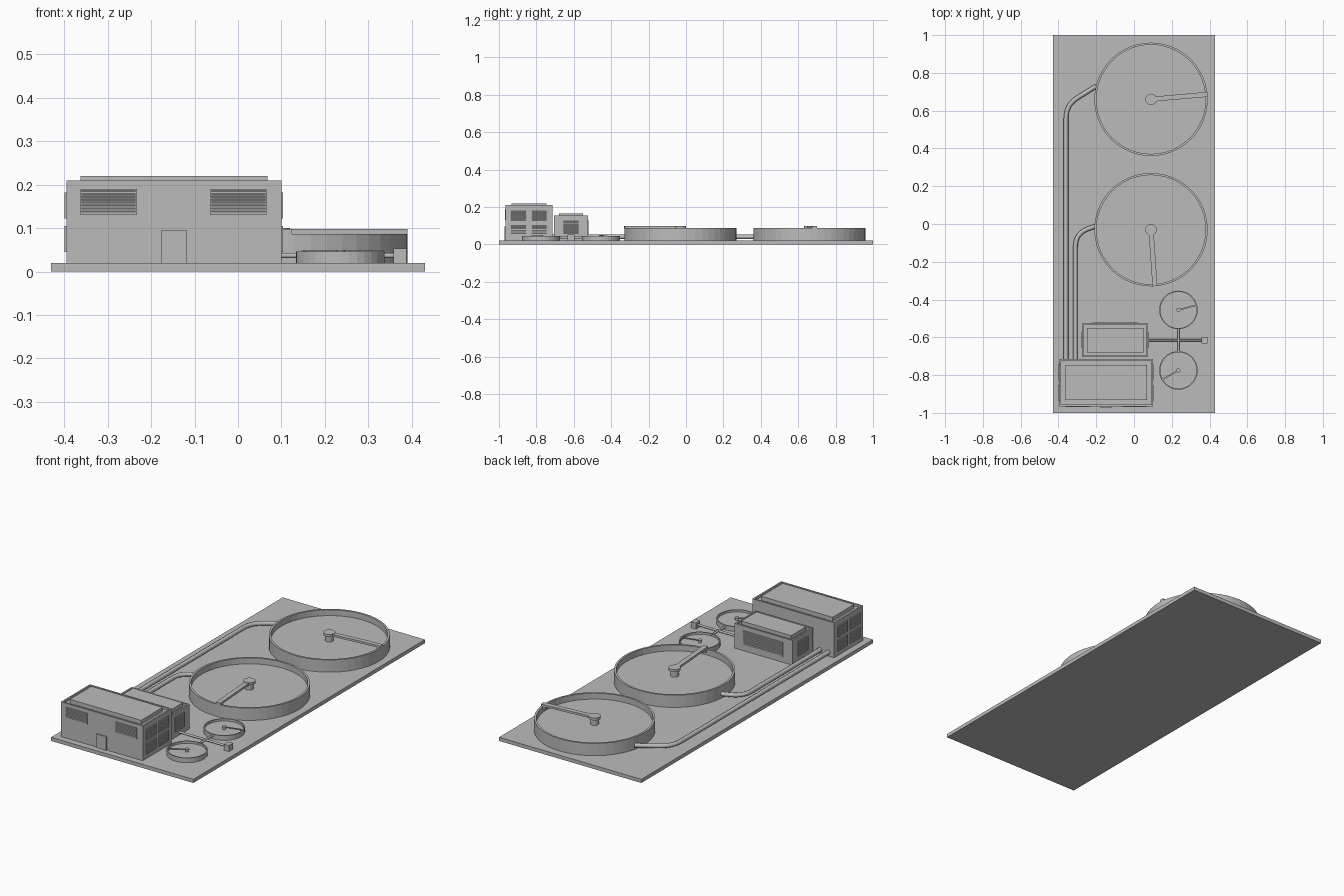
import bpy, bmesh, math
from mathutils import Matrix, Vector

if "Cube" in bpy.data.objects:
    bpy.data.objects.remove(bpy.data.objects["Cube"], do_unlink=True)

grey = bpy.data.materials.new("concrete_grey")
grey.use_nodes = True
grey.diffuse_color = (0.5, 0.5, 0.5, 1)
grey.node_tree.nodes["Principled BSDF"].inputs["Base Color"].default_value = (0.5, 0.5, 0.5, 1)
GROUND = 0.02


def finish(name, bm):
    bmesh.ops.recalc_face_normals(bm, faces=bm.faces)
    mesh = bpy.data.meshes.new(name)
    bm.to_mesh(mesh)
    bm.free()
    mesh.materials.append(grey)
    ob = bpy.data.objects.new(name, mesh)
    bpy.context.collection.objects.link(ob)
    return ob


def add_box(bm, lo, hi):
    lo, hi = Vector(lo), Vector(hi)
    mat = Matrix.Translation((lo + hi) / 2) @ Matrix.Diagonal((*(hi - lo), 1))
    return bmesh.ops.create_cube(bm, size=1, matrix=mat)["verts"]


def box(name, lo, hi):
    bm = bmesh.new()
    add_box(bm, lo, hi)
    return finish(name, bm)


def lathe(name, profile, x, y, sides):
    """Revolve (radius, z) points about a vertical axis; the open ends are capped."""
    bm = bmesh.new()
    rings = [[bm.verts.new((x + r * math.cos(a), y + r * math.sin(a), z))
              for a in (math.tau * i / sides for i in range(sides))] for r, z in profile]
    for a, b in zip(rings, rings[1:]):
        for i in range(sides):
            j = (i + 1) % sides
            bm.faces.new((a[i], a[j], b[j], b[i]))
    bm.faces.new(rings[0])
    bm.faces.new(rings[-1])
    return finish(name, bm)


def pipe(name, points, radius):
    curve = bpy.data.curves.new(name, "CURVE")
    curve.dimensions = "3D"
    curve.bevel_depth = radius
    curve.bevel_resolution = 2
    curve.use_fill_caps = True
    spline = curve.splines.new("POLY")
    spline.points.add(len(points) - 1)
    for p, co in zip(spline.points, points):
        p.co = (*co, 1)
    curve.materials.append(grey)
    ob = bpy.data.objects.new(name, curve)
    bpy.context.collection.objects.link(ob)


def rounded(points, z, reach=0.07, steps=6):
    """Round the inner corners of a flat path."""
    pts = [Vector((*p, z)) for p in points]
    out = [pts[0]]
    for a, b, c in zip(pts, pts[1:], pts[2:]):
        s = b + (a - b).normalized() * reach
        e = b + (c - b).normalized() * reach
        for i in range(steps + 1):
            t = i / steps
            out.append(s * (1 - t) ** 2 + b * 2 * t * (1 - t) + e * t * t)
    return out + [pts[-1]]


def tank(name, x, y, radius, top, wall, floor, sides, arm_angle, arm_w, arm_top, hub):
    """Open round tank with a centre column and a scraper arm."""
    lathe(name + "_tank", [(radius, GROUND), (radius, top), (radius - wall, top),
                           (radius - wall, floor)], x, y, sides)
    arm_low = arm_top - hub * 0.45
    lathe(name + "_column", [(hub * 0.7, floor), (hub * 0.7, arm_low), (hub, arm_low),
                             (hub, arm_top)], x, y, 16)
    bm = bmesh.new()
    add_box(bm, (0, -arm_w / 2, arm_low), (radius, arm_w / 2, arm_top - 0.002))
    add_box(bm, (radius - wall * 2.2, -arm_w / 2, top - wall * 1.5),
            (radius - wall, arm_w / 2, arm_low))
    bm.transform(Matrix.Translation((x, y, 0)) @ Matrix.Rotation(math.radians(arm_angle), 4, "Z"))
    finish(name + "_scraper_arm", bm)


def vent(name, centre, facing, width, height):
    """Framed louvre panel; facing is degrees about z, 0 looks to the front."""
    bm = bmesh.new()
    w, h, edge, depth = width / 2, height / 2, 0.003, 0.004
    for s in (-1, 1):
        add_box(bm, (s * w - edge * (s > 0), -depth, -h), (s * w + edge * (s < 0), 0, h))
        add_box(bm, (-w, -depth, s * h - edge * (s > 0)), (w, 0, s * h + edge * (s < 0)))
    count = 8
    step = (height - 2 * edge) / count
    for i in range(count):
        z = -h + edge + i * step
        slat = add_box(bm, (-w + edge, -depth, z), (w - edge, 0, z + step * 0.6))
        for v in slat:
            if v.co.y > -depth / 2:
                v.co.z += step * 0.35
    bm.transform(Matrix.Translation(centre) @ Matrix.Rotation(math.radians(facing), 4, "Z"))
    finish(name, bm)


def building(name, x0, x1, y0, y1, top, margin):
    """Block with a parapet, sunken roof and raised roof slab."""
    bm = bmesh.new()
    add_box(bm, (x0, y0, GROUND), (x1, y1, top))
    bm.faces.ensure_lookup_table()
    roof = max(bm.faces, key=lambda f: f.calc_center_median().z)
    bmesh.ops.inset_region(bm, faces=[roof], thickness=0.012)
    hole = bmesh.ops.extrude_face_region(bm, geom=[roof])
    bmesh.ops.delete(bm, geom=[roof], context="FACES_ONLY")
    bmesh.ops.translate(bm, vec=(0, 0, -0.012),
                        verts=[v for v in hole["geom"] if isinstance(v, bmesh.types.BMVert)])
    finish(name + "_walls", bm)
    box(name + "_roof_slab", (x0 + margin, y0 + margin, top - 0.013),
        (x1 - margin, y1 - margin, top + 0.01))


box("ground_slab", (-0.43, -1, 0), (0.43, 1, GROUND))

# Large settling tanks
for name, y, angle in (("rear_large", 0.66, 5), ("front_large", -0.03, -86)):
    tank(name, 0.09, y, 0.3, 0.087, 0.011, 0.055, 48, angle, 0.026, 0.1, 0.03)

# Small tanks
for name, y, angle in (("rear_small", -0.455, 15), ("front_small", -0.775, 210)):
    tank(name, 0.235, y, 0.102, 0.046, 0.006, 0.034, 32, angle, 0.008, 0.05, 0.011)

# Main building with door and vents
building("main_building", -0.395, 0.1, -0.965, -0.715, 0.21, 0.032)
box("door", (-0.177, -0.971, GROUND), (-0.117, -0.96, 0.095))
for i, x in enumerate((-0.298, 0.001)):
    vent(f"main_front_vent_{i}", (x, -0.965, 0.16), 0, 0.13, 0.06)
for side, x, facing in (("left", 0.1, 90), ("right", -0.395, -90)):
    for i, y in enumerate((-0.895, -0.785)):
        for j, z in enumerate((0.075, 0.152)):
            vent(f"main_{side}_vent_{i}_{j}", (x, y, z), facing, 0.085, 0.06)

# Smaller rear building
building("small_building", -0.275, 0.075, -0.705, -0.525, 0.155, 0.025)
vent("small_back_vent", (-0.1, -0.525, 0.09), 180, 0.24, 0.08)
vent("small_left_vent", (0.075, -0.615, 0.09), 90, 0.085, 0.08)
vent("small_right_vent", (-0.275, -0.615, 0.09), -90, 0.085, 0.08)

# Pipes from the main building to the large tanks
pipe("rear_tank_pipe", rounded([(-0.36, -0.72), (-0.36, 0.63), (-0.2, 0.73)], 0.041), 0.012)
pipe("front_tank_pipe", rounded([(-0.31, -0.72), (-0.31, -0.05), (-0.2, -0.01)], 0.041), 0.012)

# Pipes and valve box beside the small tanks
pipe("small_tank_feed_pipe", [(0.07, -0.615, 0.037), (0.365, -0.615, 0.037)], 0.006)
pipe("small_tank_cross_pipe", [(0.235, -0.68, 0.037), (0.235, -0.55, 0.037)], 0.006)
box("valve_box", (0.358, -0.633, GROUND), (0.388, -0.597, 0.053))
